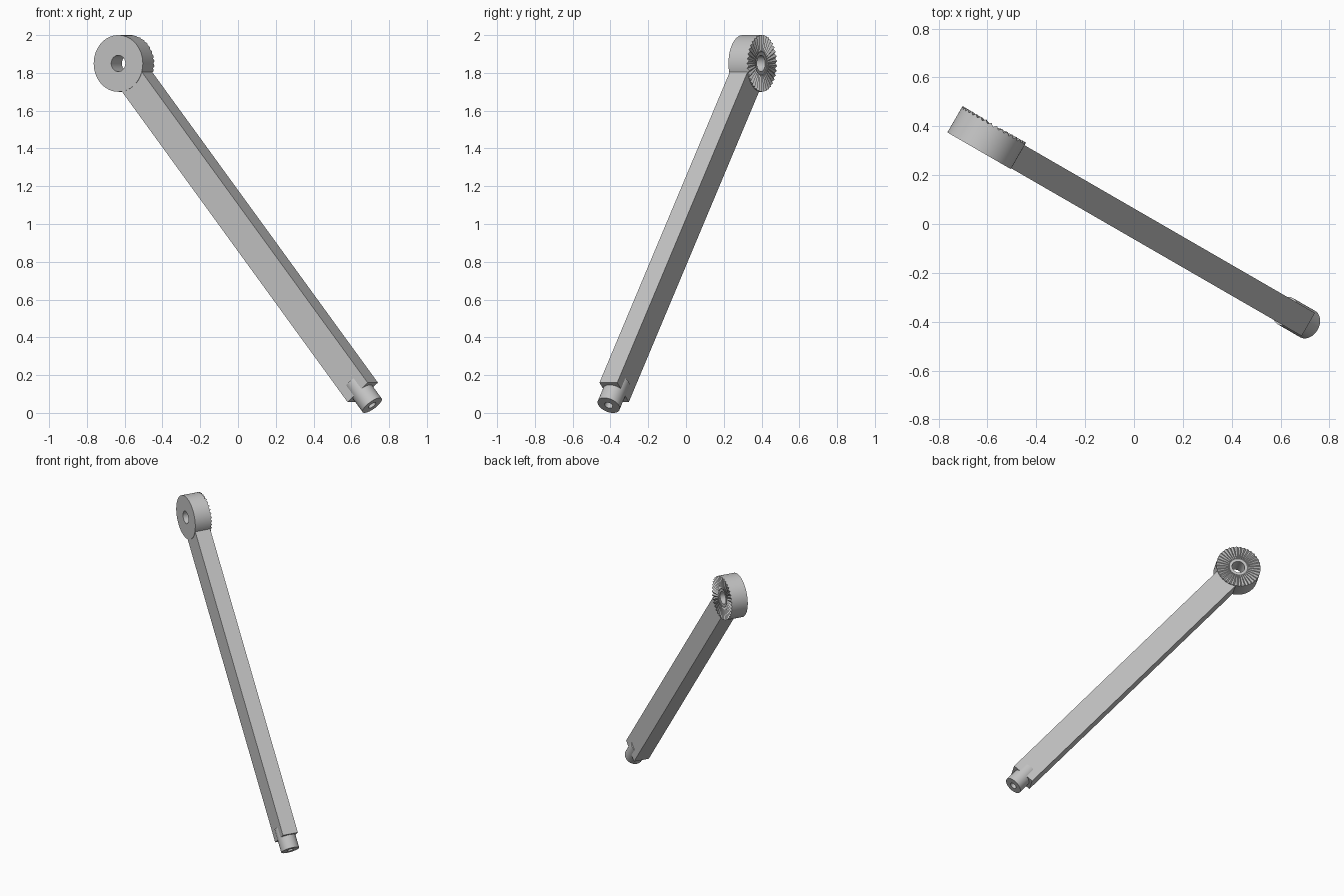
import bpy, bmesh
from math import sin, cos, pi, radians
from mathutils import Matrix

if "Cube" in bpy.data.objects:
    bpy.data.objects.remove(bpy.data.objects["Cube"])

grey = bpy.data.materials.new("plain grey")
grey.use_nodes = True
grey.diffuse_color = (0.55, 0.55, 0.55, 1)
grey.node_tree.nodes["Principled BSDF"].inputs["Base Color"].default_value = (0.55, 0.55, 0.55, 1)

# Arm frame: origin at the hub centre, x along the arm, y along the hub axis
ARM = (Matrix.Translation((-0.605, 0.35, 1.85))
       @ Matrix.Rotation(radians(-30), 4, 'Z')
       @ Matrix.Rotation(radians(50), 4, 'Y'))
TO_HUB = Matrix.Rotation(radians(-90), 4, 'X')    # lathe axis z -> y
TO_ARM = Matrix.Rotation(radians(90), 4, 'Y')     # lathe axis z -> x


def finish(name, bm, smooth=True):
    bmesh.ops.recalc_face_normals(bm, faces=bm.faces)
    mesh = bpy.data.meshes.new(name)
    bm.to_mesh(mesh)
    bm.free()
    mesh.materials.append(grey)
    ob = bpy.data.objects.new(name, mesh)
    bpy.context.collection.objects.link(ob)
    ob.matrix_world = ARM
    if smooth:
        bpy.ops.object.select_all(action='DESELECT')
        ob.select_set(True)
        bpy.context.view_layer.objects.active = ob
        bpy.ops.object.shade_smooth_by_angle(angle=radians(25))
    return ob


def lathe(name, profile, segments, turn, closed):
    """Spin (radius, height, tooth height) points; teeth lift every other step."""
    bm = bmesh.new()
    rings = []
    for r, h, tooth in profile:
        rings.append([bm.verts.new((r * cos(2 * pi * i / segments),
                                    r * sin(2 * pi * i / segments),
                                    h + tooth * (i % 2))) for i in range(segments)])
    pairs = list(zip(rings, rings[1:]))
    if closed:
        pairs.append((rings[-1], rings[0]))
    for a, b in pairs:
        for i in range(segments):
            j = (i + 1) % segments
            bm.faces.new((a[i], a[j], b[j], b[i]))
    bmesh.ops.remove_doubles(bm, verts=bm.verts, dist=1e-5)
    bmesh.ops.transform(bm, matrix=turn, verts=bm.verts)
    return finish(name, bm)


# Hub with a through hole and a ring of radial locking teeth on the back
hub = [(0.043, -0.058, 0), (0.15, -0.058, 0), (0.15, 0.055, 0.012),
       (0.065, 0.055, 0.005), (0.062, 0.055, 0), (0.043, 0.055, 0)]
lathe("toothed_hub", hub, 72, TO_HUB, True)

# Long rectangular bar
bm = bmesh.new()
start, end = 0.12, 2.273
bmesh.ops.create_cube(bm, size=1, matrix=Matrix.Translation(((start + end) / 2, 0, 0))
                      @ Matrix.Diagonal((end - start, 0.109, 0.16, 1)))
finish("arm_bar", bm, smooth=False)

# Round end peg with a blind hole
peg = [(0, 2.2, 0), (0.062, 2.2, 0), (0.062, 2.363, 0),
       (0.023, 2.363, 0), (0.023, 2.285, 0), (0, 2.285, 0)]
lathe("end_peg", peg, 48, TO_ARM, False)
